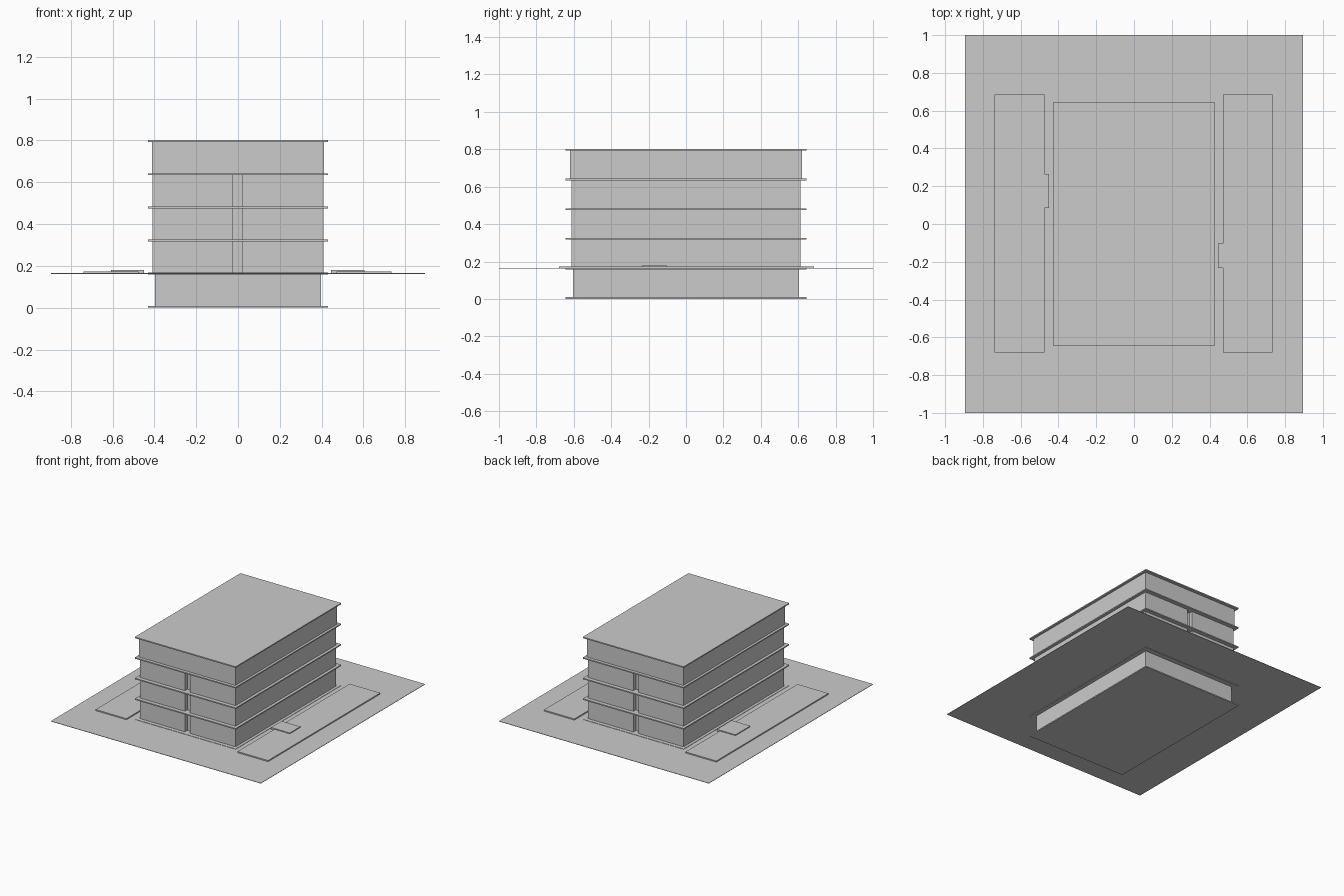
import bpy
import bmesh

if "Cube" in bpy.data.objects:
    bpy.data.objects.remove(bpy.data.objects["Cube"])


def prism(name, outline, z0, z1):
    """Extrude a flat outline from z0 up to z1."""
    bm = bmesh.new()
    base = bm.faces.new([bm.verts.new((x, y, z0)) for x, y in outline])
    top = bmesh.ops.extrude_face_region(bm, geom=[base], use_keep_orig=True)
    verts = [v for v in top["geom"] if isinstance(v, bmesh.types.BMVert)]
    bmesh.ops.translate(bm, verts=verts, vec=(0, 0, z1 - z0))
    bmesh.ops.recalc_face_normals(bm, faces=bm.faces)
    mesh = bpy.data.meshes.new(name)
    bm.to_mesh(mesh)
    bm.free()
    obj = bpy.data.objects.new(name, mesh)
    bpy.context.collection.objects.link(obj)
    return obj


def rect(x0, x1, y0, y1):
    return [(x0, y0), (x1, y0), (x1, y1), (x0, y1)]


def notched(hx, hy, n0, n1, depth):
    """Rectangle with a narrow recess in the front and back edges."""
    d = hy - depth
    return [(-hx, -hy), (n0, -hy), (n0, -d), (n1, -d), (n1, -hy), (hx, -hy),
            (hx, hy), (n1, hy), (n1, d), (n0, d), (n0, hy), (-hx, hy)]


STOREY, SLAB = 0.1585, 0.009

# Floor slabs and roof
for i in range(6):
    z = i * STOREY
    name = "roof_slab" if i == 5 else f"floor_slab_{i}"
    prism(name, rect(-0.43, 0.43, -0.643, 0.643), z, z + SLAB)

# Storey walls: plain basement and top floor, recessed window strip between
for i in range(5):
    if i == 0:
        name, shape = "basement_walls", rect(-0.398, 0.398, -0.604, 0.604)
    elif i == 4:
        name, shape = "top_floor_walls", rect(-0.411, 0.411, -0.619, 0.619)
    else:
        name, shape = f"storey_walls_{i}", notched(0.408, 0.613, -0.024, 0.02, 0.03)
    prism(name, shape, i * STOREY + SLAB, (i + 1) * STOREY)

# Ground sheet around the building
prism("site_ground", rect(-0.895, 0.895, -1, 1), 0.162, 0.165)

# Side terraces, each with a raised entrance step
prism("terrace_left", rect(-0.738, -0.475, -0.68, 0.685), 0.165, 0.174)
prism("terrace_right", rect(0.472, 0.733, -0.68, 0.685), 0.165, 0.174)
prism("entrance_step_left", rect(-0.608, -0.449, 0.086, 0.266), 0.165, 0.181)
prism("entrance_step_right", rect(0.445, 0.604, -0.232, -0.104), 0.165, 0.181)
